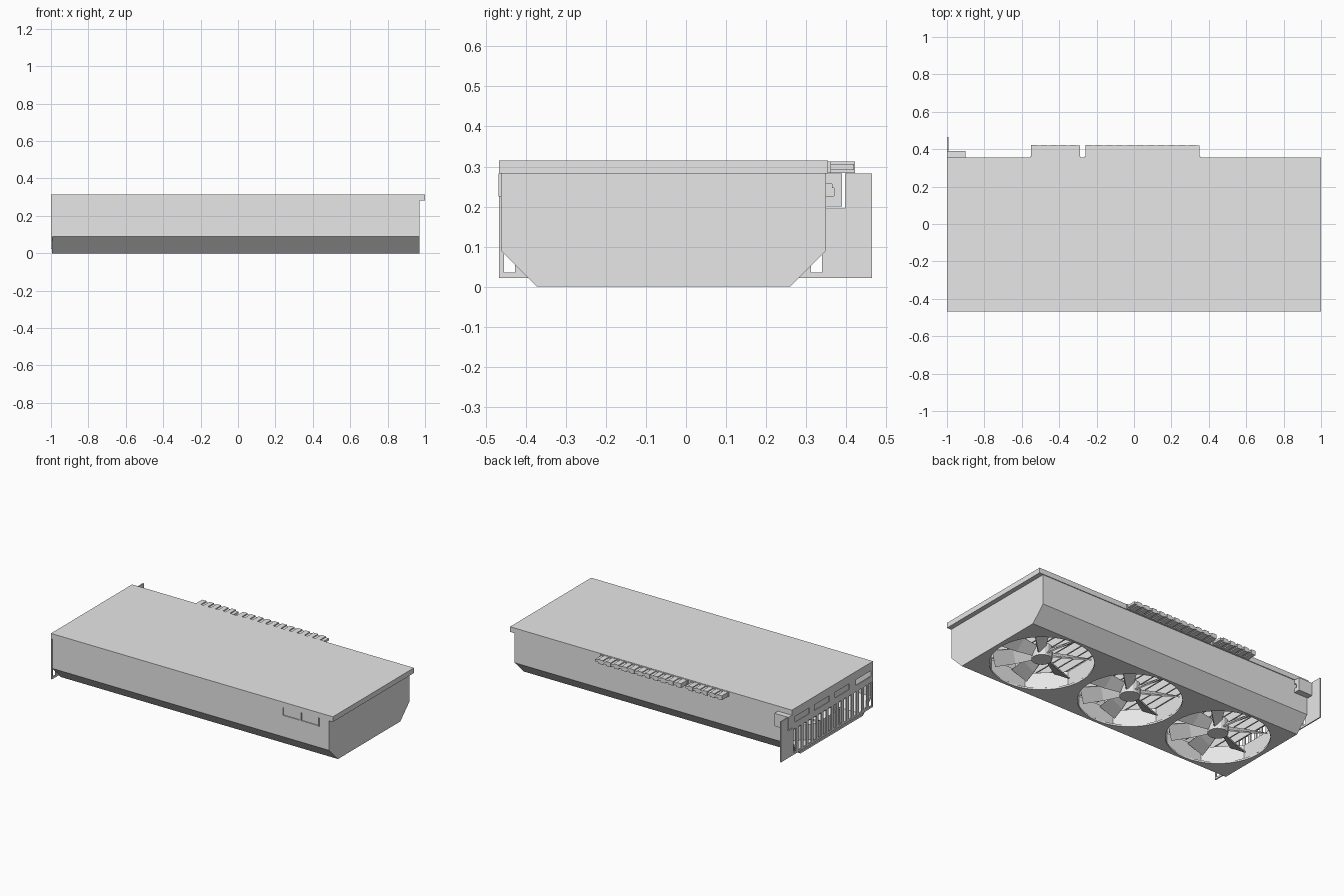
import bpy, bmesh, math
from mathutils import Matrix, Vector

cube = bpy.data.objects.get("Cube")
if cube:
    bpy.data.objects.remove(cube, do_unlink=True)

grey = bpy.data.materials.new("light_grey")
grey.use_nodes = True
grey.diffuse_color = (0.8, 0.8, 0.8, 1)
grey.node_tree.nodes["Principled BSDF"].inputs["Base Color"].default_value = (0.8, 0.8, 0.8, 1)


def finish(name, bm):
    bmesh.ops.recalc_face_normals(bm, faces=bm.faces)
    mesh = bpy.data.meshes.new(name)
    bm.to_mesh(mesh)
    bm.free()
    mesh.materials.append(grey)
    obj = bpy.data.objects.new(name, mesh)
    bpy.context.collection.objects.link(obj)
    return obj


def add_box(bm, x, y, z):
    """Box given by (low, high) pairs."""
    size = [b - a for a, b in (x, y, z)]
    mid = [(a + b) / 2 for a, b in (x, y, z)]
    bmesh.ops.create_cube(bm, size=1, matrix=Matrix.Translation(mid) @ Matrix.Diagonal((*size, 1)))


def boxes(name, items):
    bm = bmesh.new()
    for item in items:
        add_box(bm, *item)
    return finish(name, bm)


def prism(name, profile, x0, x1):
    """Extrude a (y, z) profile along x."""
    bm = bmesh.new()
    face = bm.faces.new([bm.verts.new((x0, y, z)) for y, z in profile])
    out = bmesh.ops.extrude_face_region(bm, geom=[face])
    verts = [v for v in out["geom"] if isinstance(v, bmesh.types.BMVert)]
    bmesh.ops.translate(bm, vec=(x1 - x0, 0, 0), verts=verts)
    return finish(name, bm)


def cut(obj, cutter):
    """Subtract the cutter, then discard it."""
    cutter.hide_render = True
    mod = obj.modifiers.new("cut", "BOOLEAN")
    mod.operation = "DIFFERENCE"
    mod.solver = "EXACT"
    mod.object = cutter
    bpy.context.view_layer.objects.active = obj
    bpy.ops.object.modifier_apply(modifier=mod.name)
    bpy.data.objects.remove(cutter, do_unlink=True)


fan_y = -0.055
fan_centres = [-0.67, -0.015, 0.64]

# Hollow shroud with sloping lower edges, open at the bracket end
outer = [(-0.462, 0.283), (-0.462, 0.09), (-0.372, 0.0), (0.26, 0.0), (0.35, 0.09), (0.35, 0.283)]
inner = [(-0.45, 0.4), (-0.45, 0.095), (-0.367, 0.012), (0.255, 0.012), (0.338, 0.095), (0.338, 0.4)]
shroud = prism("shroud", outer, -0.995, 0.97)
cut(shroud, prism("shroud_cavity", inner, -1.1, 0.958))
for cx in fan_centres:
    bm = bmesh.new()
    bmesh.ops.create_cone(bm, cap_ends=True, segments=40, radius1=0.3, radius2=0.3, depth=0.1,
                          matrix=Matrix.Translation((cx, fan_y, 0)))
    cut(shroud, finish("fan_opening", bm))

# Back plate covering the shroud
boxes("back_plate", [((-1, 1), (-0.467, 0.355), (0.282, 0.315))])


# Octagonal ducts behind the openings
def fan_duct(cx):
    bm = bmesh.new()
    bmesh.ops.create_cone(bm, cap_ends=False, segments=8, radius1=0.322, radius2=0.322, depth=0.1,
                          matrix=Matrix.Translation((cx, fan_y, 0.061)) @ Matrix.Rotation(math.pi / 8, 4, "Z"))
    return finish("fan_duct", bm)


# Fan rotor with pitched, tapering blades
def fan_rotor(cx, count=7):
    bm = bmesh.new()
    centre = Matrix.Translation((cx, fan_y, 0.065))
    bmesh.ops.create_cone(bm, cap_ends=True, segments=16, radius1=0.06, radius2=0.06, depth=0.08, matrix=centre)
    for i in range(count):
        turn = centre @ Matrix.Rotation(math.tau * i / count, 4, "Z")
        ring = []
        for radius, half, pitch in ((0.04, 0.03, 50), (0.16, 0.045, 40), (0.28, 0.055, 30)):
            tilt = Matrix.Rotation(math.radians(pitch), 4, "X")
            section = [bm.verts.new(turn @ (Vector((radius, 0, 0)) + tilt @ Vector((0, y * half, z * 0.004))))
                       for y, z in ((-1, -1), (1, -1), (1, 1), (-1, 1))]
            if ring:
                for k in range(4):
                    bm.faces.new((ring[k], ring[(k + 1) % 4], section[(k + 1) % 4], section[k]))
            else:
                bm.faces.new(section)
            ring = section
        bm.faces.new(ring)
    return finish("fan_rotor", bm)


for cx in fan_centres:
    fan_duct(cx)
    fan_rotor(cx)

# Heat sink fins under the back plate
boxes("heat_sink_fins", [((-0.93 + i * 0.06, -0.922 + i * 0.06), (-0.36, 0.25), (0.125, 0.282))
                         for i in range(31)])

# Rear mounting bracket with grille slots, port holes and a notch
bracket = boxes("mounting_bracket", [((-1, -0.993), (-0.467, 0.465), (0.022, 0.282))])
slots = []
for i in range(16):
    y = -0.455 + i * 0.0511
    slots.append(((-1.1, -0.9), (y, y + 0.028), (0.035, 0.185)))
for y in (-0.37, -0.155, 0.05, 0.25):
    slots.append(((-1.1, -0.9), (y - 0.075, y + 0.075), (0.225, 0.262)))
slots.append(((-1.1, -0.9), (0.35, 0.397), (0.195, 0.4)))
cut(bracket, boxes("bracket_slots", slots))

# Side socket block beside the bracket, with a stepped opening
block = boxes("socket_block", [((-1, -0.9), (0.345, 0.39), (0.2, 0.282))])
cut(block, prism("socket_opening", [(0.34, 0.227), (0.37, 0.227), (0.37, 0.246), (0.364, 0.246),
                                    (0.364, 0.256), (0.34, 0.256)], -0.96, -0.8))

# Edge connector in two sections, with contacts on both sides
sections = [(-0.55, -0.29, 5), (-0.26, 0.35, 11)]
boxes("edge_connector", [((a, b), (0.35, 0.42), (0.291, 0.306)) for a, b, n in sections])
contacts = []
for a, b, n in sections:
    pitch = (b - a) / n
    for i in range(n):
        x = a + i * pitch
        contacts.append(((x, x + pitch * 0.6), (0.362, 0.422), (0.284, 0.312)))
boxes("connector_contacts", contacts)
boxes("connector_root", [((a - 0.005, b + 0.005), (0.34, 0.362), (0.284, 0.313)) for a, b, n in sections])

# Thin power socket rim on the front wall
rim_y = (-0.468, -0.455)
boxes("power_socket_rim", [((0.64, 0.9), rim_y, (0.225, 0.231))]
      + [((x - w, x + w), rim_y, (0.225, 0.283)) for x, w in ((0.643, 0.003), (0.77, 0.006), (0.897, 0.003))])
